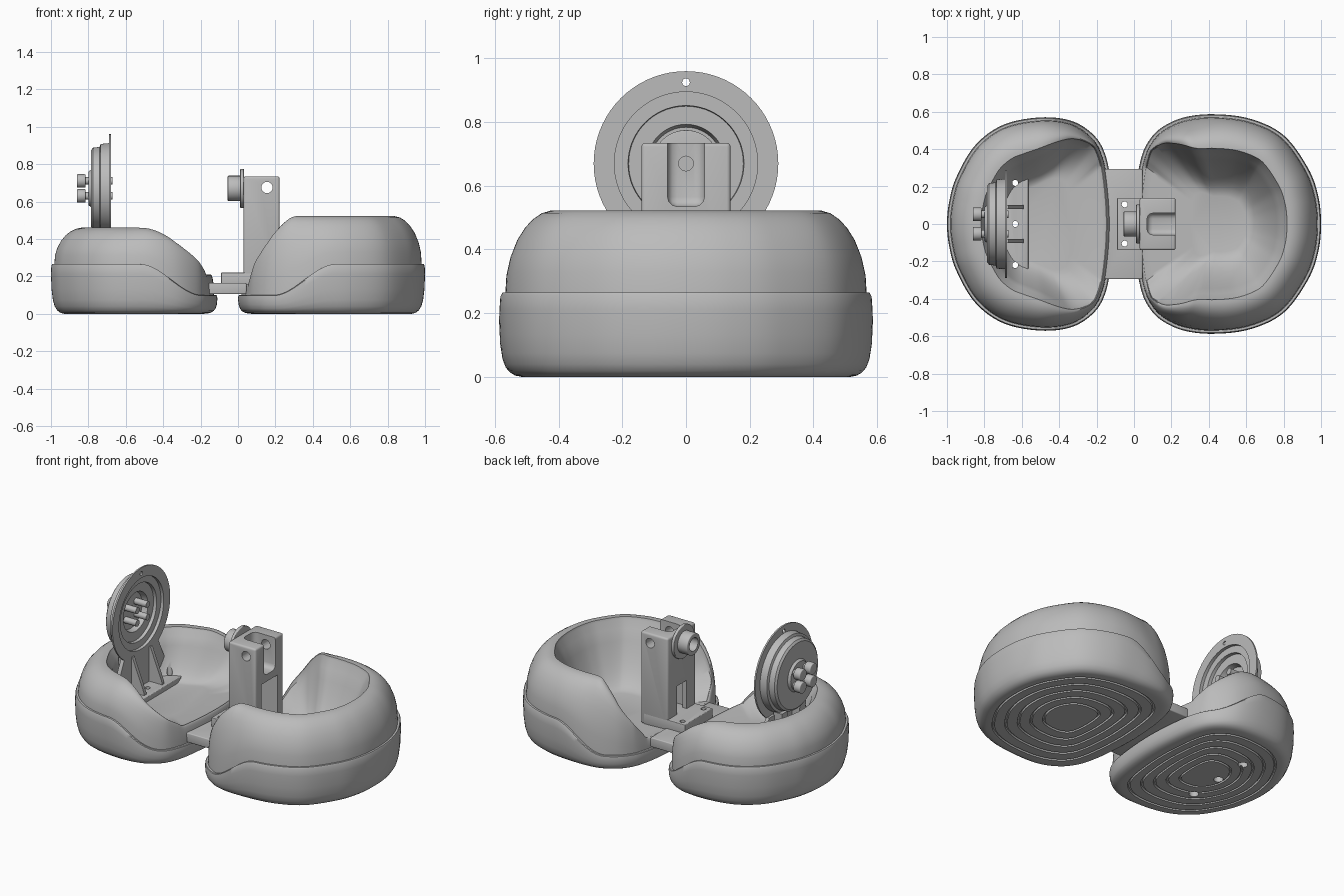
import bpy, bmesh, math
from mathutils import Vector, Matrix

cube = bpy.data.objects.get("Cube")
if cube:
    bpy.data.objects.remove(cube, do_unlink=True)

grey = bpy.data.materials.new("plain_grey")
grey.use_nodes = True
colour = (0.5, 0.5, 0.5, 1)
grey.diffuse_color = colour
grey.node_tree.nodes["Principled BSDF"].inputs["Base Color"].default_value = colour


def make(name, bm):
    bmesh.ops.recalc_face_normals(bm, faces=bm.faces)
    mesh = bpy.data.meshes.new(name)
    bm.to_mesh(mesh)
    bm.free()
    mesh.materials.append(grey)
    ob = bpy.data.objects.new(name, mesh)
    bpy.context.collection.objects.link(ob)
    return ob


def box(name, x, y, z):
    bm = bmesh.new()
    size = [b - a for a, b in (x, y, z)]
    mid = [(a + b) / 2 for a, b in (x, y, z)]
    bmesh.ops.create_cube(bm, size=1, matrix=Matrix.Translation(mid) @ Matrix.Diagonal((*size, 1)))
    return make(name, bm)


def rod(name, axis, start, end, centre, r, sides=32):
    """Cylinder along an axis; centre gives the two other coordinates in order."""
    mid = list(centre)
    mid.insert("xyz".index(axis), (start + end) / 2)
    turn = {"x": Matrix.Rotation(math.pi / 2, 4, "Y"),
            "y": Matrix.Rotation(math.pi / 2, 4, "X"), "z": Matrix()}[axis]
    bm = bmesh.new()
    bmesh.ops.create_cone(bm, cap_ends=True, segments=sides, radius1=r, radius2=r,
                          depth=end - start, matrix=Matrix.Translation(mid) @ turn)
    return make(name, bm)


def prism(name, points, thickness):
    """Extrude a closed outline by a thickness vector."""
    bm = bmesh.new()
    face = bm.faces.new([bm.verts.new(p) for p in points])
    new = bmesh.ops.extrude_face_region(bm, geom=[face])["geom"]
    bmesh.ops.translate(bm, vec=thickness, verts=[v for v in new if isinstance(v, bmesh.types.BMVert)])
    return make(name, bm)


def finish(ob, cutters=(), bevel=0, angle=35):
    if bevel:
        mod = ob.modifiers.new("bevel", "BEVEL")
        mod.width, mod.segments = bevel, 3
    for c in cutters:
        c.hide_render = True
        mod = ob.modifiers.new("cut", "BOOLEAN")
        mod.operation, mod.solver, mod.object = "DIFFERENCE", "EXACT", c
    if ob.modifiers:
        dg = bpy.context.evaluated_depsgraph_get()
        ob.data = bpy.data.meshes.new_from_object(ob.evaluated_get(dg))
        ob.modifiers.clear()
    for c in cutters:
        bpy.data.objects.remove(c, do_unlink=True)
    bpy.ops.object.select_all(action="DESELECT")
    ob.select_set(True)
    bpy.context.view_layer.objects.active = ob
    bpy.ops.object.shade_smooth_by_angle(angle=math.radians(angle))
    return ob


def screw_holes(x, ys, r=0.016, top=0.4):
    return [rod("cutter", "z", -.1, top, (x, y), r, 20) for y in ys]


def smooth_loop(half, steps=8):
    """Closed curve through half an outline and its mirror image."""
    pts = [Vector(p) for p in half + [(x, -y) for x, y in half[-2:0:-1]]]
    n, out = len(pts), []
    for i in range(n):
        a, b, c, d = (pts[(i + k) % n] for k in (-1, 0, 1, 2))
        for j in range(steps):
            t = j / steps
            out.append(0.5 * (2 * b + (c - a) * t + (2 * a - 5 * b + 4 * c - d) * t ** 2
                              + (3 * b - a - 3 * c + d) * t ** 3))
    return out


def ease(x, start, run):
    """Quarter sine rise of the distance |x| from start over run."""
    return math.sin(math.pi / 2 * min(1, max(0, (abs(x) - start) / run)))


# Height fraction and inset of the lower shell, upper shell and inner ledge
LOWER = [(0, .07), (.02, .05), (.07, .033), (.15, .02), (.28, .01), (.5, .003), (.8, 0), (.97, .002), (1, .006)]
UPPER = [(0, .018), (.25, .022), (.45, .034), (.65, .055), (.8, .08), (.9, .105), (.97, .133), (1, .162), (1, .182)]
LEDGE = [(.96, .186), (.84, .215)]


def shell(name, half, centre, lip, top, rim, thick, floor, reach, cutters=()):
    """rim and thick are (start, run) of the rising edge and of the wall thickness."""
    loop = smooth_loop(half)
    n = len(loop)
    if sum(loop[i].cross(loop[(i + 1) % n]) for i in range(n)) < 0:
        loop.reverse()
    middle = Vector((centre, 0))
    bm = bmesh.new()
    grid = []
    for i, p in enumerate(loop):
        d = (loop[(i + 1) % n] - loop[i - 1]).normalized()
        inward = Vector((-d.y, d.x))
        h = lip + (top - lip) * ease(p.x, *rim) ** .68
        s = min(1, max(0, (abs(p.x) - .19) / .33))
        seam = .1 + .165 * s * s * (3 - 2 * s)
        w = .12 + .88 * ease(p.x, *thick)
        # grooved sole, from the middle outwards
        edge = p + inward * .07
        col = []
        for g in (.33, .48, .63, .78, .93):
            for scale, z in ((g - .03, 0), (g - .025, .012), (g - .005, .012), (g, 0)):
                col.append((middle.lerp(edge, scale), z))
        col += [(p + inward * inset, seam * f) for f, inset in LOWER]
        for part, base in ((UPPER, seam), (LEDGE, floor)):
            for f, inset in part:
                col.append((p + inward * (.018 + (inset - .018) * w), base + (h - base) * f))
        # dished hollow sloping from the ledge to the floor
        ledge, drop = col[-1][0], col[-1][1] - floor
        for k in range(1, 9):
            col.append((ledge.lerp(middle, reach * k / 8), floor + drop * (1 - k / 8) ** 1.8))
        grid.append([bm.verts.new((q.x, q.y, z)) for q, z in col])
    for i in range(n):
        a, b = grid[i], grid[(i + 1) % n]
        for k in range(len(a) - 1):
            bm.faces.new((a[k], b[k], b[k + 1], a[k + 1]))
    bm.faces.new([c[0] for c in grid])
    bm.faces.new([c[-1] for c in grid])
    finish(make(name, bm), cutters)


# Two open-sided shells
shell("left_shell", [(0, 0), (.012, .2), (.035, .34), (.07, .43), (.14, .51), (.26, .568), (.42, .587),
                     (.62, .563), (.8, .475), (.93, .3), (.985, .15), (1, 0)],
      .48, .16, .522, (.03, .25), (.06, .3), .15, .6)
shell("right_shell", [(-.11, 0), (-.122, .2), (-.15, .36), (-.21, .47), (-.33, .55), (-.5, .57),
                      (-.7, .53), (-.85, .42), (-.95, .25), (-.988, .12), (-1, 0)],
      -.55, .21, .46, (.14, .4), (.18, .5), .18, .45,
      screw_holes(-.635, (-.22, 0, .22)) + screw_holes(-.635, (-.22, 0, .22), .028, .1))

# Bridge between the shells
finish(box("bridge", (-.16, .045), (-.295, .295), (.105, .165)), screw_holes(-.05, (-.105, .105)), .006)

# Post with an upper slot, a lower window and a cross hole
finish(box("post_foot", (-.09, .2), (-.14, .14), (.15, .22)), screw_holes(-.05, (-.105, .105)), .004)
slot = finish(box("cutter", (.07, .4), (-.058, .058), (.535, .9)), bevel=.03)
finish(box("post", (.03, .222), (-.14, .14), (.15, .735)),
       [slot,
        box("cutter", (.06, .3), (-.08, .08), (.22, .49)),
        box("cutter", (0, .3), (-.05, .05), (.22, .4)),
        rod("cutter", "y", -.3, .3, (.155, .675), .03),
        rod("cutter", "x", -.1, .3, (0, .67), .023)], .012)
finish(rod("shaft_flange", "x", .012, .032, (0, .67), .105, 48),
       [rod("cutter", "x", -.1, .1, (0, .67), .023)], .004)
finish(rod("shaft", "x", -.055, .02, (0, .67), .068, 48),
       [rod("cutter", "x", -.1, .005, (0, .67), .042),
        rod("cutter", "x", -.1, .1, (0, .67), .023)], .005)

# Stepped dish turned around the x axis
profile = [(-.8, 0), (-.8, .09), (-.785, .1), (-.785, .205), (-.775, .218), (-.74, .222), (-.735, .238),
           (-.69, .242), (-.69, .29), (-.68, .29), (-.68, .225), (-.7, .225), (-.7, .182), (-.72, .18),
           (-.72, .123), (-.755, .114), (-.755, 0)]
bm = bmesh.new()
verts = [bm.verts.new((x, 0, .67 + r)) for x, r in profile]
edges = [bm.edges.new(pair) for pair in zip(verts, verts[1:])]
bmesh.ops.spin(bm, geom=verts + edges, cent=(0, 0, .67), axis=(1, 0, 0), angle=math.tau, steps=72)
bmesh.ops.remove_doubles(bm, verts=bm.verts, dist=.0001)
finish(make("dish", bm), [rod("cutter", "x", -.72, -.6, (0, .925), .012, 20)])

# Four hub pins with heads
for y in (-.052, .052):
    for z in (.63, .71):
        finish(rod("hub_pin", "x", -.825, -.67, (y, z), .02, 20))
        finish(rod("pin_head", "x", -.862, -.815, (y, z), .036, 28), bevel=.005)

# Dish bracket: base, back plate and gussets
finish(box("bracket_base", (-.69, -.565), (-.27, .27), (.17, .21)),
       screw_holes(-.635, (-.22, 0, .22)), .004)
finish(prism("bracket_plate", [(-.705, y, z) for y, z in
             ((-.27, .18), (.27, .18), (.27, .23), (.17, .44), (-.17, .44), (-.27, .23))], (.025, 0, 0)))
for y in (-.09, .09):
    finish(prism("gusset", [(x, y - .011, z) for x, z in
                 ((-.685, .2), (-.59, .2), (-.59, .225), (-.672, .43), (-.685, .43))], (0, .022, 0)))
    finish(prism("rear_leg", [(x, y - .03, z) for x, z in
                 ((-.7, .2), (-.745, .2), (-.76, .46), (-.7, .46))], (0, .06, 0)))
